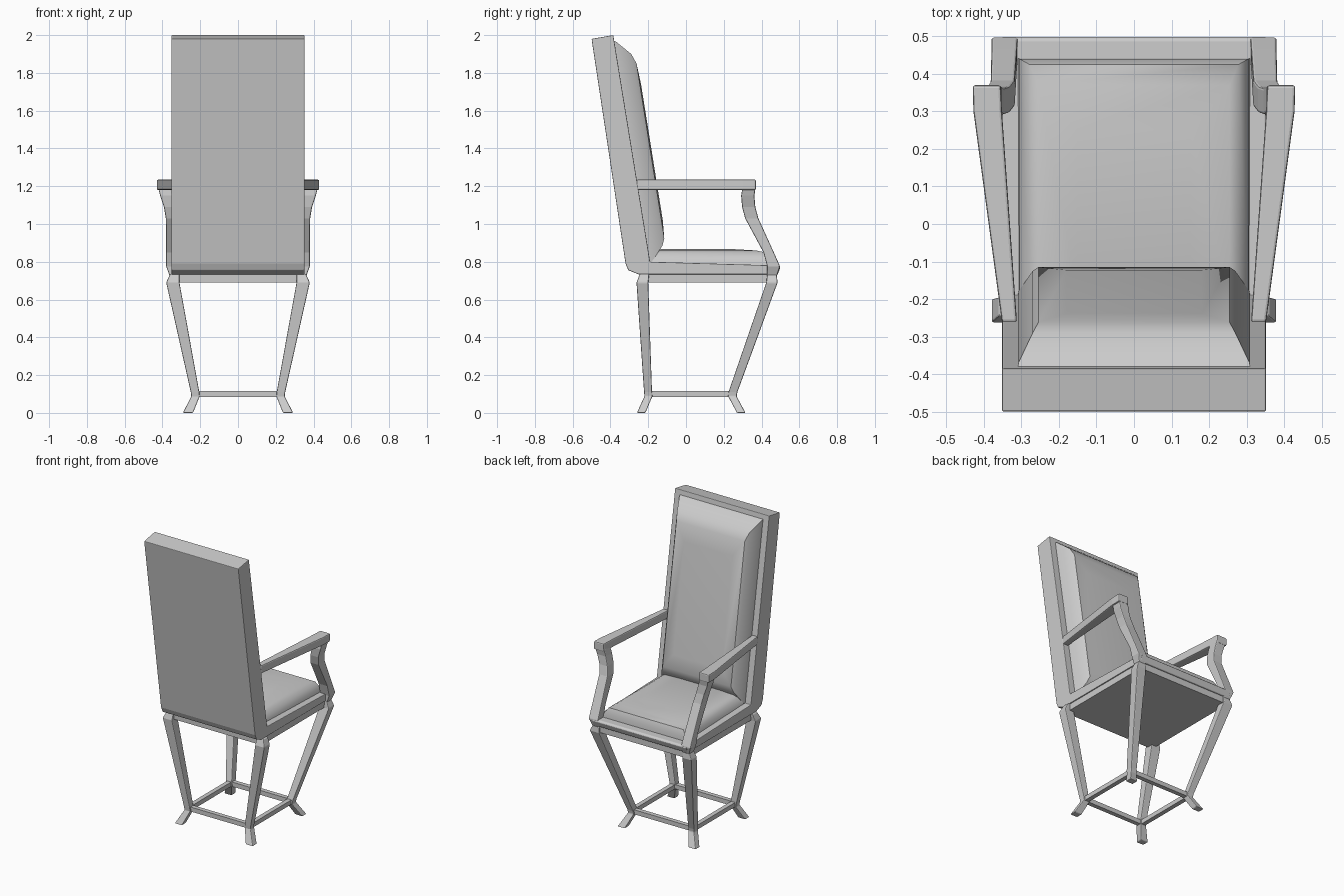
import bpy, bmesh


def loft(name, rings, mirror=False, bevel=0.0, closed=False, smooth=False):
    """Skin a list of equal-length rings; cap the ends unless closed."""
    bm = bmesh.new()
    vs = [[bm.verts.new(p) for p in r] for r in rings]
    n = len(rings[0])
    pairs = list(zip(vs, vs[1:])) + ([(vs[-1], vs[0])] if closed else [])
    for a, b in pairs:
        for i in range(n):
            j = (i + 1) % n
            bm.faces.new((a[i], a[j], b[j], b[i]))
    if not closed:
        bm.faces.new(vs[0])
        bm.faces.new(vs[-1])
    bmesh.ops.recalc_face_normals(bm, faces=bm.faces)
    me = bpy.data.meshes.new(name)
    bm.to_mesh(me)
    bm.free()
    ob = bpy.data.objects.new(name, me)
    bpy.context.collection.objects.link(ob)
    if bevel:
        m = ob.modifiers.new("bevel", 'BEVEL')
        m.width = bevel
        m.segments = 2
        m.limit_method = 'ANGLE'
        m.angle_limit = 0.6
    if mirror:
        ob.modifiers.new("mirror", 'MIRROR')
    if smooth:
        bpy.context.view_layer.objects.active = ob
        ob.select_set(True)
        bpy.ops.object.shade_smooth_by_angle(angle=0.7)
        ob.select_set(False)
    return ob


def flat(x0, x1, y0, y1, z):
    """Horizontal rectangle."""
    return [(x0, y0, z), (x1, y0, z), (x1, y1, z), (x0, y1, z)]


def upright(x0, x1, z0, z1, y):
    """Vertical rectangle facing y."""
    return [(x0, y, z0), (x1, y, z0), (x1, y, z1), (x0, y, z1)]


def leaning(x, bottom, top):
    """Rectangle across x between two (y, z) points."""
    return [(-x, *bottom), (x, *bottom), (x, *top), (-x, *top)]


# tall back panel and seat frame, one L-shaped side profile
profile = [(-0.5, 1.98), (-0.385, 2.0), (-0.19, 0.80), (0.49, 0.78), (0.5, 0.77),
           (0.485, 0.733), (-0.25, 0.733), (-0.305, 0.755), (-0.32, 0.79)]
loft("back_and_seat_frame", [[(s * 0.352, y, z) for y, z in profile] for s in (-1, 1)],
     bevel=0.004)

# lower apron below the frame
loft("apron", [flat(-0.345, 0.345, -0.24, 0.475, 0.74),
               flat(-0.345, 0.345, -0.24, 0.475, 0.69)])

# seat cushion
loft("seat_cushion", [flat(-0.31, 0.31, -0.2, 0.442, 0.775),
                      flat(-0.305, 0.305, -0.2, 0.44, 0.81),
                      flat(-0.278, 0.278, -0.2, 0.425, 0.848),
                      flat(-0.255, 0.255, -0.2, 0.37, 0.86),
                      flat(-0.15, 0.15, -0.18, 0.25, 0.867)], smooth=True)

# padded back cushion, narrowing toward its front face
loft("back_cushion", [leaning(0.31, (-0.20, 0.795), (-0.385, 1.97)),
                      leaning(0.308, (-0.18, 0.80), (-0.37, 1.965)),
                      leaning(0.27, (-0.125, 0.885), (-0.29, 1.90)),
                      leaning(0.255, (-0.115, 0.925), (-0.262, 1.85)),
                      leaning(0.18, (-0.123, 1.02), (-0.238, 1.74))], smooth=True)

# arm rests, splayed outward to the front
loft("arm_rest", [upright(0.312, 0.352, 1.18, 1.235, -0.262),
                  upright(0.352, 0.428, 1.18, 1.235, 0.30),
                  upright(0.355, 0.43, 1.18, 1.235, 0.37)], mirror=True, bevel=0.007)

# curved arm posts
loft("arm_post", [flat(0.355, 0.425, 0.30, 0.37, 1.20),
                  flat(0.345, 0.412, 0.292, 0.362, 1.15),
                  flat(0.33, 0.392, 0.297, 0.367, 1.09),
                  flat(0.318, 0.382, 0.313, 0.383, 1.03),
                  flat(0.312, 0.38, 0.41, 0.465, 0.85),
                  flat(0.31, 0.38, 0.43, 0.498, 0.775),
                  flat(0.31, 0.362, 0.43, 0.482, 0.725)], mirror=True, bevel=0.006)

# tapering legs with flared feet
loft("front_leg", [flat(0.31, 0.36, 0.43, 0.48, 0.735),
                   flat(0.31, 0.38, 0.425, 0.485, 0.69),
                   flat(0.205, 0.25, 0.225, 0.272, 0.11),
                   flat(0.203, 0.247, 0.223, 0.268, 0.088),
                   flat(0.238, 0.292, 0.27, 0.315, 0)], mirror=True, bevel=0.005)
loft("rear_leg", [flat(0.31, 0.36, -0.245, -0.195, 0.735),
                  flat(0.31, 0.38, -0.262, -0.20, 0.69),
                  flat(0.205, 0.25, -0.222, -0.18, 0.11),
                  flat(0.203, 0.247, -0.22, -0.178, 0.088),
                  flat(0.238, 0.292, -0.26, -0.215, 0)], mirror=True, bevel=0.005)

# stretcher ring joining the legs
loft("stretcher_ring", [flat(-0.24, 0.24, -0.212, 0.26, 0.085),
                        flat(-0.24, 0.24, -0.212, 0.26, 0.115),
                        flat(-0.21, 0.21, -0.182, 0.23, 0.115),
                        flat(-0.21, 0.21, -0.182, 0.23, 0.085)], closed=True)
